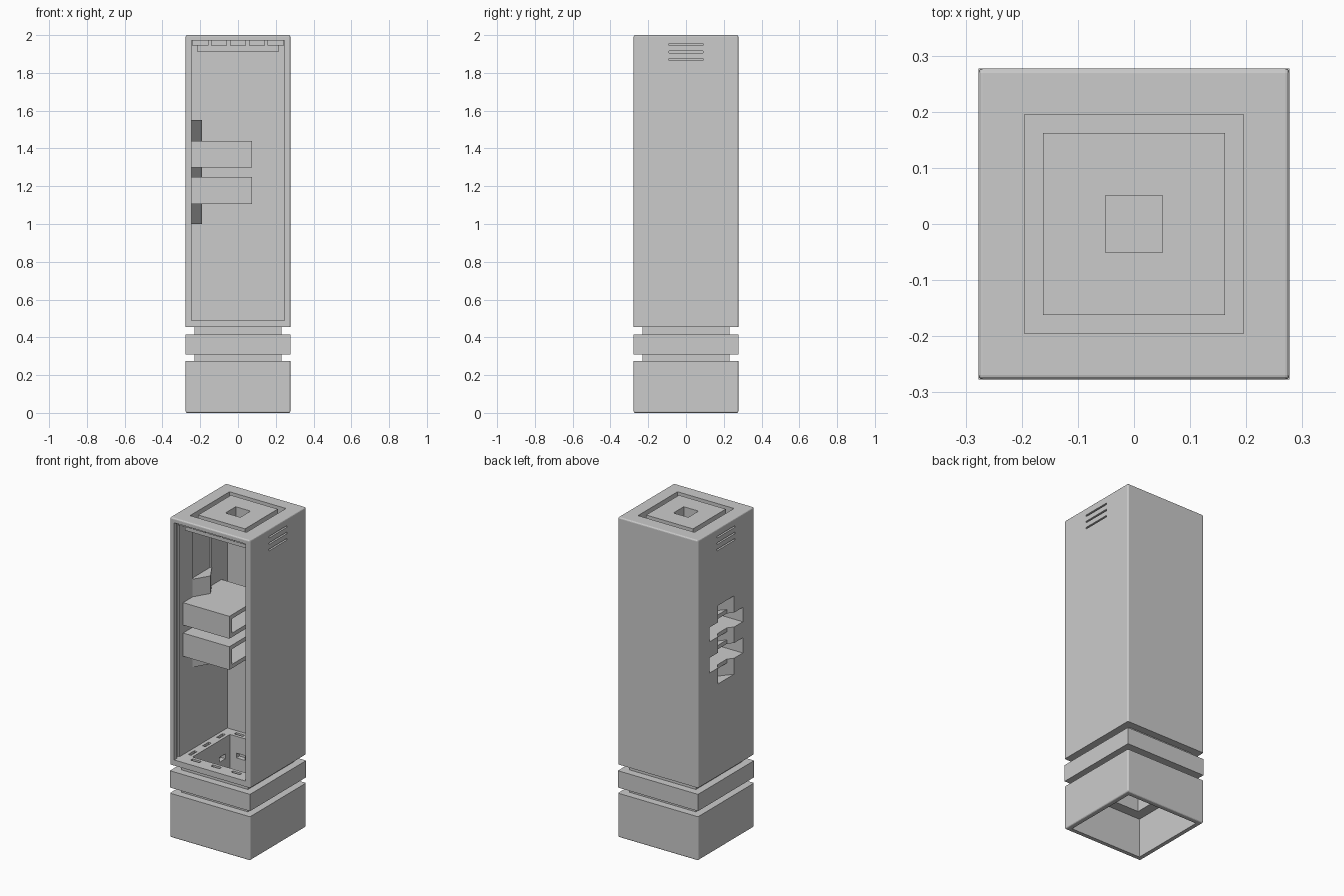
import bpy, bmesh
from mathutils import Vector

old = bpy.data.objects.get("Cube")
if old:
    bpy.data.objects.remove(old)

grey = bpy.data.materials.new("warm_grey")
grey.use_nodes = True
grey.diffuse_color = (0.6, 0.6, 0.6, 1)
grey.node_tree.nodes["Principled BSDF"].inputs["Base Color"].default_value = (0.6, 0.6, 0.6, 1)

R = 0.277      # outer half width
IN = 0.247     # inside of the walls
HOLE = 0.185   # shaft through the foot


def finish(bm, name):
    bmesh.ops.recalc_face_normals(bm, faces=bm.faces)
    mesh = bpy.data.meshes.new(name)
    bm.to_mesh(mesh)
    bm.free()
    mesh.materials.append(grey)
    ob = bpy.data.objects.new(name, mesh)
    bpy.context.collection.objects.link(ob)
    return ob


def box(name, x, y, z, round_at=None):
    """Box from three ranges; rounds upright edges and the rim at one height."""
    bm = bmesh.new()
    bmesh.ops.create_cube(bm, size=1)
    for v in bm.verts:
        v.co = Vector([a + (b - a) * (c + 0.5) for (a, b), c in zip((x, y, z), v.co)])
    if round_at is not None:
        edges = []
        for e in bm.edges:
            p, q = (v.co.z for v in e.verts)
            if abs(p - q) > 0.01 or abs(p - round_at) < 0.001:
                edges.append(e)
        bmesh.ops.bevel(bm, geom=edges, offset=0.008, segments=3, profile=0.5, affect="EDGES")
    return finish(bm, name)


def prism(name, points, z0, z1):
    bm = bmesh.new()
    base = bm.faces.new([bm.verts.new((px, py, z0)) for px, py in points])
    top = bmesh.ops.extrude_face_region(bm, geom=[base])["geom"]
    for v in top:
        if isinstance(v, bmesh.types.BMVert):
            v.co.z = z1
    return finish(bm, name)


def subtract(ob, cutter):
    cutter.hide_render = True
    mod = ob.modifiers.new("cut", "BOOLEAN")
    mod.operation, mod.solver, mod.object = "DIFFERENCE", "EXACT", cutter
    bpy.context.view_layer.objects.active = ob
    bpy.ops.object.modifier_apply(modifier=mod.name)
    bpy.data.objects.remove(cutter)


def cut(ob, x, y, z):
    subtract(ob, box("cutter", x, y, z))


def sym(r):
    return (-r, r)


def ring(inner, outer):
    """Four ranges that form a square ring."""
    for s in (-1, 1):
        side = tuple(sorted((s * inner, s * outer)))
        yield side, sym(outer)
        yield sym(inner), side


def spots(count, pitch, half, inner, outer):
    """Rows of small rectangles along all four sides of a square."""
    for s in (-1, 1):
        side = tuple(sorted((s * inner, s * outer)))
        for i in range(count):
            c = (i - (count - 1) / 2) * pitch
            yield (c - half, c + half), side
            yield side, (c - half, c + half)


# Foot: hollow block, two necks and a ring
foot = box("foot", sym(R), sym(R), (0, 0.275), 0)
cut(foot, sym(IN), sym(IN), (-0.1, 0.245))
cut(foot, sym(HOLE), sym(HOLE), (0.2, 0.3))
for name, z0, z1 in (("lower_neck", 0.275, 0.31), ("upper_neck", 0.415, 0.455)):
    neck = box(name, sym(0.23), sym(0.23), (z0, z1))
    cut(neck, sym(HOLE), sym(HOLE), (z0 - 0.1, z1 + 0.1))
collar = box("collar", sym(R), sym(R), (0.31, 0.415))
cut(collar, sym(HOLE), sym(HOLE), (0.2, 0.5))
for x, y in spots(2, 0.22, 0.03, HOLE - 0.02, HOLE + 0.03):
    cut(collar, x, y, (0.355, 0.385))

# Tall body, open at the front, with a thicker tray under the roof
body = box("body", sym(R), sym(R), (0.455, 2), 2)
cut(body, sym(IN), (-0.4, IN), (0.49, 1.91))
for x, y in ring(0.215, IN):
    cut(body, x, y, (1.9, 1.972))
cut(body, sym(IN), (-0.4, -0.215), (1.9, 1.972))
cut(body, sym(HOLE), sym(HOLE), (0.4, 0.6))

# Door groove behind the front edge
for s in (-1, 1):
    cut(body, tuple(sorted((s * 0.22, s * 0.257))), (-0.25, -0.225), (0.49, 1.972))

# Slots in the floor rim
for x, y in spots(3, 0.14, 0.03, 0.205, 0.225):
    cut(body, x, y, (0.475, 0.52))

# Square groove and centre socket in the roof
for x, y in ring(0.162, 0.195):
    cut(body, x, y, (1.935, 2.1))
cut(body, sym(0.051), sym(0.051), (1.935, 2.1))

# Vents on both sides
for s in (-1, 1):
    for z in (1.87, 1.91, 1.95):
        cut(body, tuple(sorted((s * 0.262, s * 0.35))), sym(0.09), (z - 0.005, z + 0.005))

# Shallow channel above the side recess
cut(body, (-0.257, -0.2), sym(0.09), (1.55, 1.905))

# Side recess: wedge pocket crossed by two square tubes
LEVELS = ((1.105, 1.25), (1.3, 1.44))
POCKET = [(-0.285, -0.09), (-0.212, 0), (-0.285, 0.09)]
subtract(body, prism("cutter", POCKET, 1.03, 1.52))
pocket = prism("wedge_pocket", [(-0.25, -0.1), (-0.19, 0), (-0.25, 0.1)], 1.0, 1.55)
subtract(pocket, prism("cutter", POCKET, 1.03, 1.52))
for i, (z0, z1) in enumerate(LEVELS):
    inside = (z0 + 0.025, z1 - 0.025)
    cut(body, (-0.35, -0.22), sym(0.165), inside)
    cut(pocket, (-0.35, 0), sym(0.19), (z0, z1))
    tube = box(("lower_tube", "upper_tube")[i], (-0.25, 0.073), sym(0.19), (z0, z1))
    cut(tube, (-0.4, 0.2), sym(0.165), inside)

# Blocks hanging around the ceiling tray
for i, (x, y) in enumerate(spots(5, 0.1, 0.0425, 0.218, 0.24)):
    box("ceiling_block_%d" % (i + 1), x, y, (1.945, 1.975))
